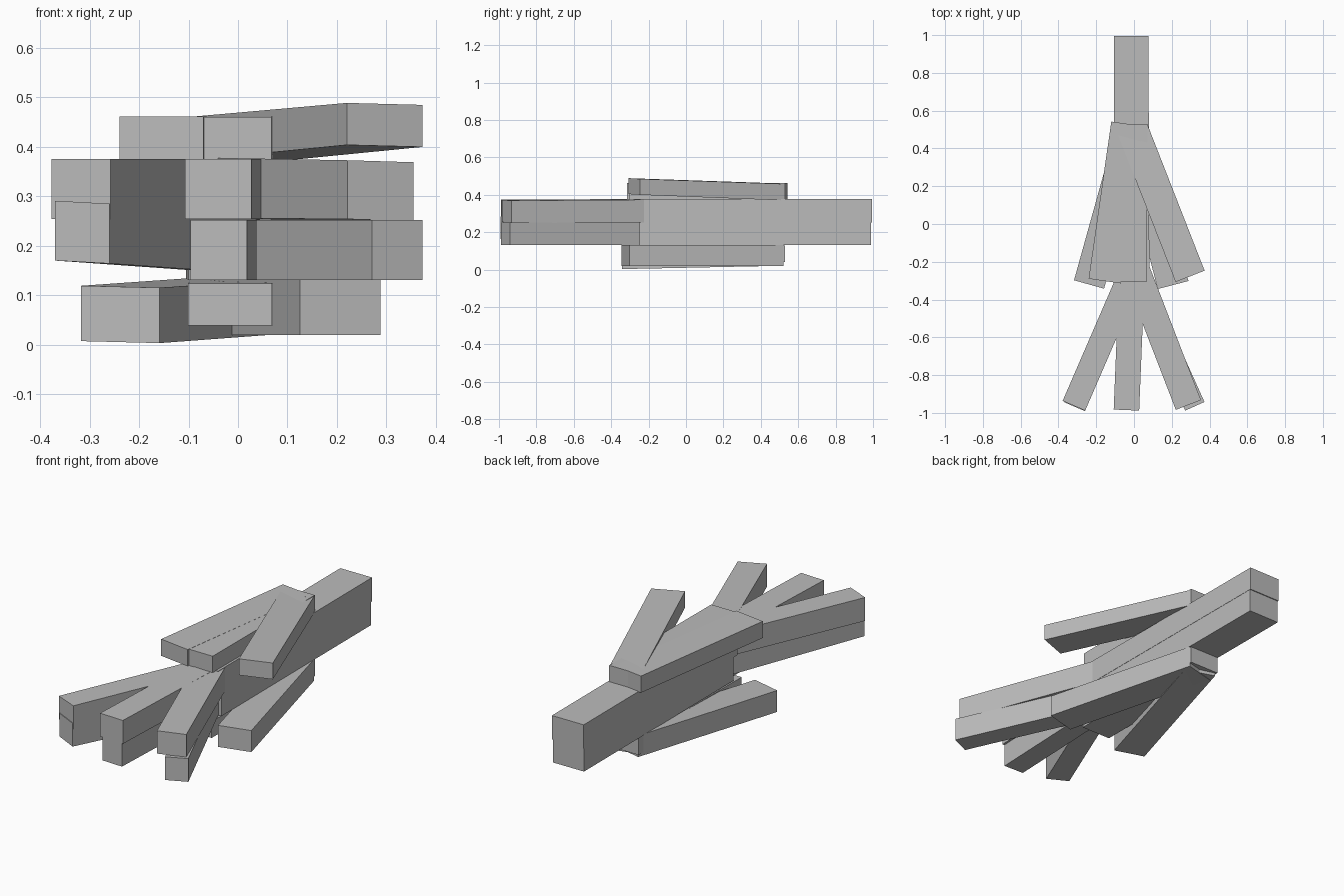
import bpy, bmesh
from mathutils import Vector

if "Cube" in bpy.data.objects:
    bpy.data.objects.remove(bpy.data.objects["Cube"])

grey = bpy.data.materials.new("plain grey")
grey.diffuse_color = (0.5, 0.5, 0.5, 1)
grey.use_nodes = True
grey.node_tree.nodes["Principled BSDF"].inputs["Base Color"].default_value = grey.diffuse_color


def bar(name, back, front, width, z_back, z_front, roll=0.0):
    """Square-ended bar between two plan points, with (bottom, top) heights at each end."""
    a, b = Vector(back), Vector(front)
    d = (b - a).normalized()
    side = Vector((-d.y, d.x)) * width / 2      # points to +x for bars running to -y
    bm = bmesh.new()
    for p, zs in ((a, z_back), (b, z_front)):
        for s in (-1, 1):
            for z in zs:
                q = p + side * s
                bm.verts.new((q.x, q.y, z + s * roll))
    bmesh.ops.convex_hull(bm, input=bm.verts)
    bmesh.ops.dissolve_limit(bm, angle_limit=0.02, verts=bm.verts, edges=bm.edges)
    bmesh.ops.recalc_face_normals(bm, faces=bm.faces)
    me = bpy.data.meshes.new(name)
    bm.to_mesh(me)
    bm.free()
    me.materials.append(grey)
    ob = bpy.data.objects.new(name, me)
    bpy.context.collection.objects.link(ob)
    return ob


# central beam, split in two stacked layers
bar("beam_upper", (-0.015, 0.995), (-0.01, -0.28), 0.183, (0.253, 0.377), (0.253, 0.377))
bar("beam_lower", (-0.015, 0.99), (-0.01, -0.25), 0.18, (0.131, 0.253), (0.131, 0.253))

# long prongs, upper layer
up = (0.254, 0.376)
bar("upper_prong_left", (-0.01, -0.25), (-0.318, -0.962), 0.13, up, up)
bar("upper_prong_middle", (-0.01, -0.25), (-0.04, -0.985), 0.135, up, up)
bar("upper_prong_right", (0.015, -0.25), (0.288, -0.958), 0.143, up, (0.252, 0.371), -0.002)

# long prongs, lower layer
low = (0.131, 0.252)
bar("lower_prong_left", (-0.005, -0.25), (-0.315, -0.967), 0.12, (0.145, 0.255), (0.167, 0.288), -0.003)
bar("lower_prong_middle", (-0.01, -0.25), (-0.039, -0.98), 0.115, low, low)
bar("lower_prong_right", (0.0, -0.25), (0.322, -0.965), 0.112, low, low)

# short slats on top, the right one tilting up
top = (0.375, 0.462)
bar("top_slat_left", (-0.035, 0.53), (-0.155, -0.302), 0.172, top, top)
bar("top_slat_middle", (-0.013, 0.53), (-0.017, -0.305), 0.17, top, (0.375, 0.461))
bar("top_slat_right", (-0.007, 0.5), (0.297, -0.277), 0.165, (0.372, 0.46), (0.402, 0.487), -0.002)

# short slats underneath, the left one tilting down
bar("bottom_slat_left", (-0.01, 0.5), (-0.238, -0.32), 0.165, (0.022, 0.133), (0.005, 0.117), -0.002)
bar("bottom_slat_middle", (-0.013, 0.53), (-0.016, -0.315), 0.17, (0.04, 0.128), (0.039, 0.124))
bar("bottom_slat_right", (-0.007, 0.5), (0.207, -0.323), 0.168, (0.02, 0.132), (0.019, 0.131))
